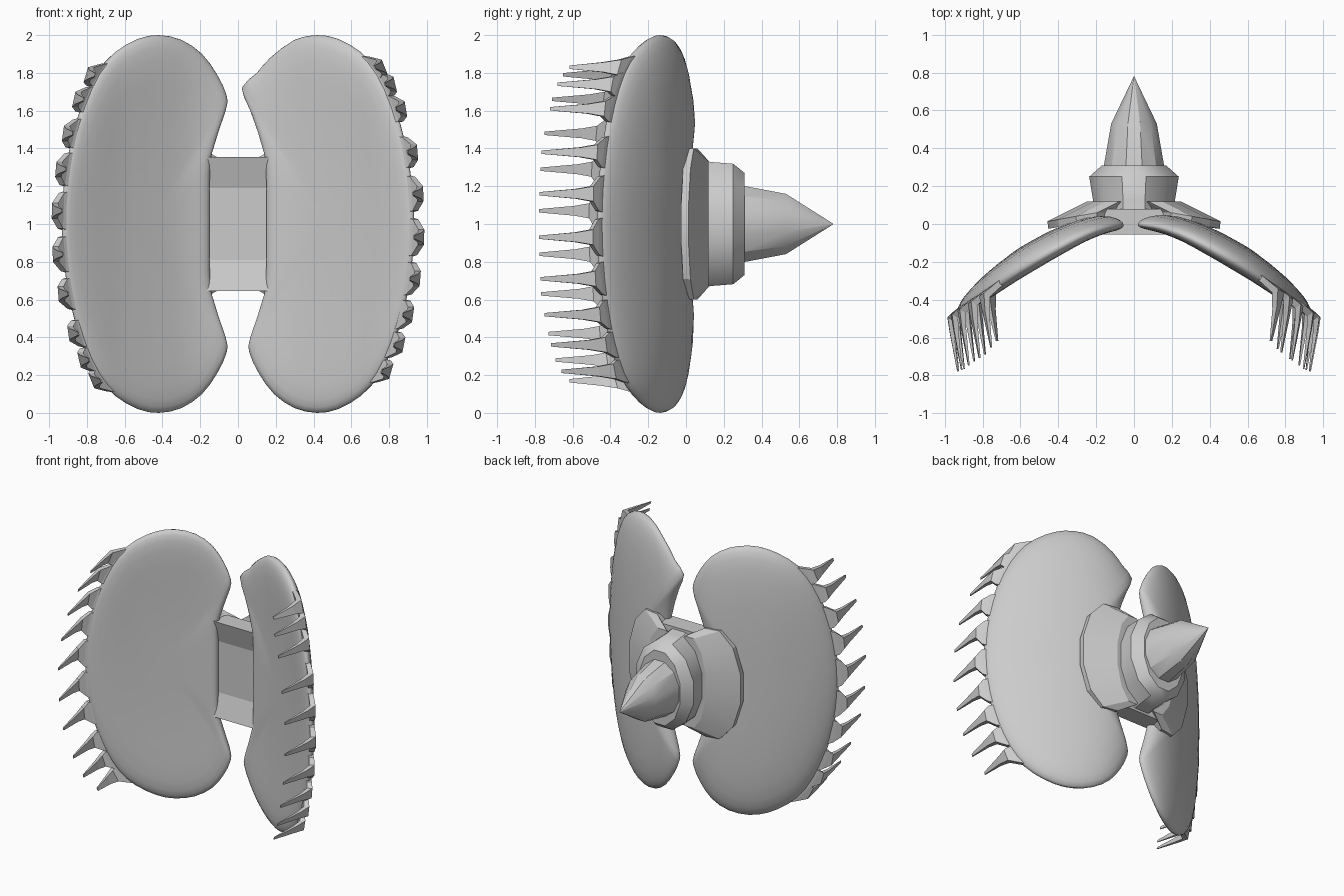
import bpy, bmesh
from math import sin, cos, pi, atan, sqrt

if "Cube" in bpy.data.objects:
    bpy.data.objects.remove(bpy.data.objects["Cube"])


def interp(pts, v):
    for (a, fa), (b, fb) in zip(pts, pts[1:]):
        if v <= b:
            return fa + (fb - fa) * (v - a) / (b - a)
    (a, fa), (b, fb) = pts[-2:]
    return fa + (fb - fa) * (v - a) / (b - a)


def finish(bm, name, angle=None):
    bmesh.ops.recalc_face_normals(bm, faces=bm.faces[:])
    me = bpy.data.meshes.new(name)
    bm.to_mesh(me)
    bm.free()
    ob = bpy.data.objects.new(name, me)
    bpy.context.collection.objects.link(ob)
    if angle:
        bpy.ops.object.select_all(action='DESELECT')
        ob.select_set(True)
        bpy.context.view_layer.objects.active = ob
        bpy.ops.object.shade_smooth_by_angle(angle=angle)
    return ob


def loft(bm, rings):
    """Skin a list of equal rings and cap both ends."""
    vs = [[bm.verts.new(p) for p in r] for r in rings]
    n = len(vs[0])
    for a, b in zip(vs, vs[1:]):
        for i in range(n):
            j = (i + 1) % n
            bm.faces.new((a[i], a[j], b[j], b[i]))
    bm.faces.new(vs[0])
    bm.faces.new(vs[-1])


def ellipse(cx, y, rx, rz, n):
    return [(cx + rx * cos(2 * pi * (i + .5) / n), y,
             1 + rz * sin(2 * pi * (i + .5) / n)) for i in range(n)]


def smooth_loop(p):
    """Add a rounded midpoint on every side of a closed outline."""
    out, n = [], len(p)
    for i in range(n):
        a, b, c, d = p[i - 1], p[i], p[(i + 1) % n], p[(i + 2) % n]
        out += [b, tuple((9 * (b[k] + c[k]) - a[k] - d[k]) / 16 for k in (0, 1))]
    return out


# Lobe outline (x, z), upper half from outer edge to waist
HALF = [(.93, 1), (.92, 1.2), (.885, 1.42), (.825, 1.63), (.745, 1.80), (.65, 1.91),
        (.53, 1.98), (.42, 2), (.30, 1.975), (.19, 1.90), (.11, 1.79), (.06, 1.68),
        (.065, 1.6), (.14, 1.37), (.15, 1.18), (.15, 1)]
MID = [(0, .0), (.1, -.008), (.2, -.032), (.3, -.072), (.42, -.135), (.5, -.18),
       (.6, -.24), (.7, -.31), (.8, -.38), (.93, -.465)]
THICK = [(0, .035), (.1, .045), (.2, .052), (.4, .063), (.55, .065), (.75, .055), (.94, .035)]
OUTER = [(z, x) for x, z in HALF[:8]]


def mid_y(x):
    return sum(interp(MID, x + d) for d in (-.04, 0, .04)) / 3


def edge_x(z):
    return interp(OUTER, 1 + abs(z - 1))


def lobe(name, side, nick):
    upper = list(HALF)
    if nick:  # small pointed notch on one lobe
        upper[9:12] = [(.17, 1.88), (.10, 1.80), (.02, 1.72)]
    outline = smooth_loop(upper + [(x, 2 - z) for x, z in HALF[-2:0:-1]])
    ts = [.2, .4, .6, .75, .86, .93, .97, .993]
    layers = [(t, -1) for t in ts] + [(1, 0)] + [(t, 1) for t in reversed(ts)]
    rings = []
    for t, s in layers:
        ring = []
        for ox, oz in outline:
            x, z = .5 + (ox - .5) * t, 1 + (oz - 1) * t
            a = atan((mid_y(x + .02) - mid_y(x - .02)) / .04)
            # plate thickness plus a slight cupping towards the front
            h = s * interp(THICK, x) * sqrt(1 - t ** 9) + .036 * (1 - t ** 3)
            ring.append((side * (x - h * sin(a)), mid_y(x) + h * cos(a), z))
        rings.append(ring)
    bm = bmesh.new()
    loft(bm, rings)
    finish(bm, name, 1.2)


# Hooked teeth along the outer rim of a lobe
TIP_Y = [(0, -.78), (.2, -.775), (.4, -.765), (.55, -.735), (.7, -.70), (.78, -.66), (.85, -.60)]


def teeth(name, side, heights):
    bm = bmesh.new()
    for z in heights:
        x, d = edge_x(z), z - 1
        y = mid_y(x)
        tip = interp(TIP_Y, abs(d))
        w = .115 - .06 * abs(d)
        rings = []
        # x offset, y, half width along rim, half thickness, follows rim
        for dx, cy, hw, ht, f in [(-.04, y + .03, w, .02, 1), (.012, y - .008, w * .85, .018, 1),
                                  (.043, y - .04, .04, .02, .5), (.035, y - .12, .026, .015, .5),
                                  (.005, tip, .009, .004, .5)]:
            ring = []
            for u, v in ((-1, -1), (1, -1), (1, 1), (-1, 1)):
                zz = z + u * hw
                ex = x + (edge_x(zz) - x) * f
                yy = cy + (mid_y(ex) - y if cy > y - .1 else 0)
                if cy != tip:
                    yy += v * ht * .5
                ring.append((side * (ex + dx + v * ht * .8), yy, zz))
            rings.append(ring)
        loft(bm, rings)
    finish(bm, name)


lobe("right_lobe", 1, True)
lobe("left_lobe", -1, False)
teeth("right_teeth", 1, [1.83, 1.74, 1.61, 1.38, 1.16, .93, .71, .52, .36, .22])
teeth("left_teeth", -1, [1.79, 1.66, 1.48, 1.29, 1.07, .84, .63, .42, .28, .17])

# Central hub behind the lobes
bm = bmesh.new()
loft(bm, [ellipse(0, y, rx, rz, 12) for y, rx, rz in
          [(.03, .22, .36), (.13, .225, .34), (.25, .245, .33), (.31, .175, .28)]])
finish(bm, "hub", .6)

# Shallow dished pad between the lobes on the front
bm = bmesh.new()
loft(bm, [[(sx * rx, y, 1 + sz * rz) for sx, sz in ((-1, -1), (1, -1), (1, 1), (-1, 1))]
          for y, rx, rz in [(-.005, .2, .19), (-.055, .18, .355), (.08, .16, .355)]])
finish(bm, "front_pad")

# Flanges gripping the back of each lobe
for side, name in ((1, "right_flange"), (-1, "left_flange")):
    bm = bmesh.new()
    rings = []
    for cx, y, rx, rz in [(.25, -.03, .21, .41), (.25, .01, .215, .415), (.11, .12, .14, .345)]:
        ring = []
        for px, _, pz in ellipse(cx, y, rx, rz, 12):
            bend = .05 - max(0, px - .2) * .18 if y < .1 else 0
            ring.append((side * px, y + bend, pz))
        rings.append(ring)
    loft(bm, rings)
    finish(bm, name, .4)

# Pointed stem at the back
bm = bmesh.new()
loft(bm, [ellipse(0, y, rx, rz, 12) for y, rx, rz in
          [(.29, .168, .212), (.53, .125, .165), (.78, .001, .001)]])
finish(bm, "stem", .45)
